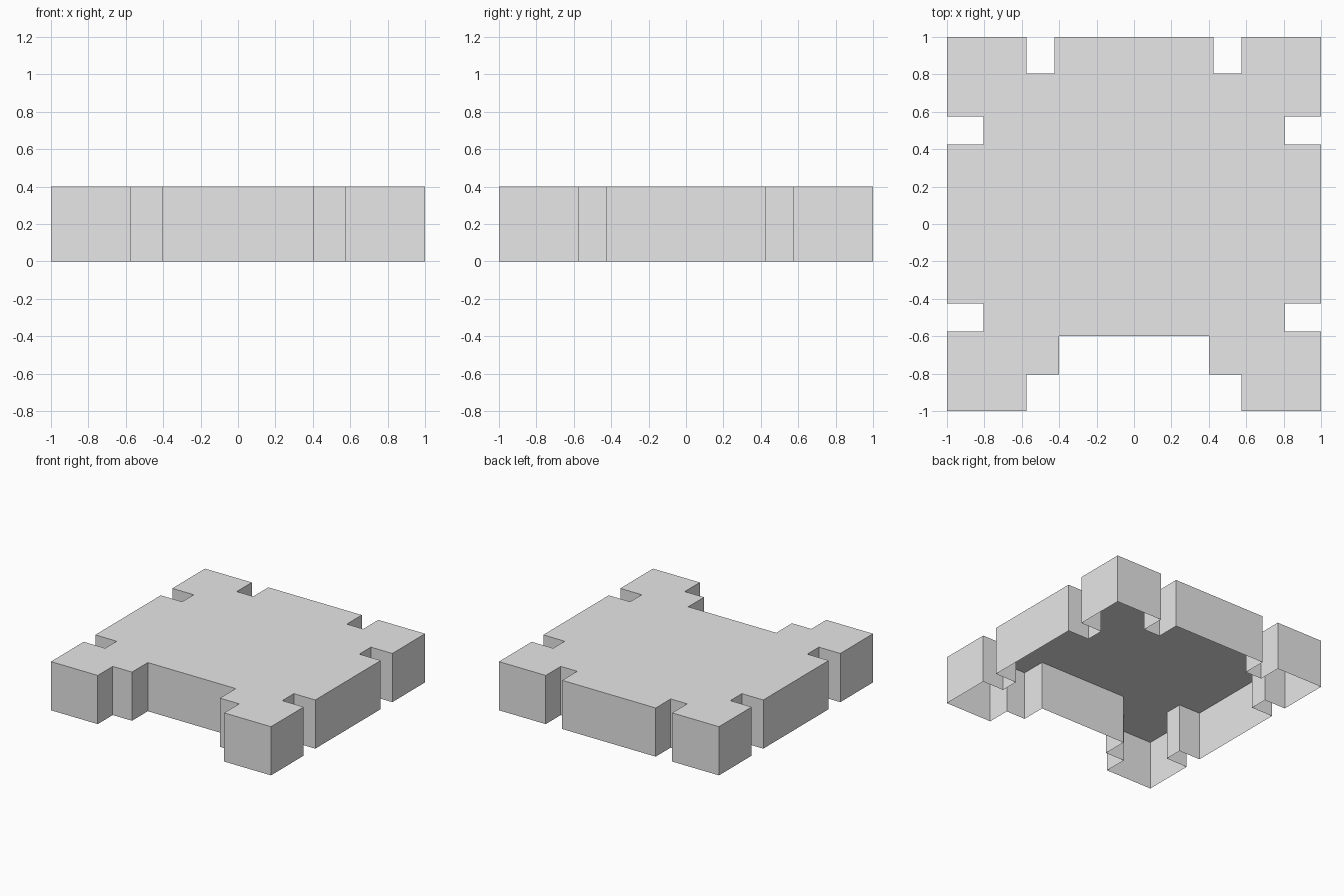
import bpy, bmesh

cube = bpy.data.objects.get("Cube")
if cube:
    bpy.data.objects.remove(cube, do_unlink=True)

HEIGHT = 0.4
EDGE = 1.0                  # half of the overall width
NEAR, FAR = 0.425, 0.575    # sides of each notch
DEPTH = 0.805               # where the notches end
BAY_X, BAY_Y = 0.4, -0.6    # wide recess at the front

# One flat grey
grey = bpy.data.materials.new("light grey")
grey.use_nodes = True
grey.diffuse_color = (0.8, 0.8, 0.8, 1)
grey.node_tree.nodes["Principled BSDF"].inputs["Base Color"].default_value = grey.diffuse_color

# Half outline of the slab, from the front recess round to the back
half = [
    (BAY_X, BAY_Y), (BAY_X, -DEPTH), (FAR, -DEPTH), (FAR, -EDGE), (EDGE, -EDGE),
    (EDGE, -FAR), (DEPTH, -FAR), (DEPTH, -NEAR), (EDGE, -NEAR),
    (EDGE, NEAR), (DEPTH, NEAR), (DEPTH, FAR), (EDGE, FAR),
    (EDGE, EDGE), (FAR, EDGE), (FAR, DEPTH), (NEAR, DEPTH), (NEAR, EDGE),
]
outline = half + [(-x, y) for x, y in reversed(half)]

# Top sheet with thin walls dropping from its rim, open underneath
bm = bmesh.new()
top = [bm.verts.new((x, y, HEIGHT)) for x, y in outline]
foot = [bm.verts.new((x, y, 0)) for x, y in outline]
bm.faces.new(top)
for i in range(len(outline)):
    j = (i + 1) % len(outline)
    bm.faces.new((foot[i], foot[j], top[j], top[i]))

mesh = bpy.data.meshes.new("notched_slab")
bm.to_mesh(mesh)
bm.free()
mesh.materials.append(grey)
slab = bpy.data.objects.new("notched_slab", mesh)
bpy.context.collection.objects.link(slab)
